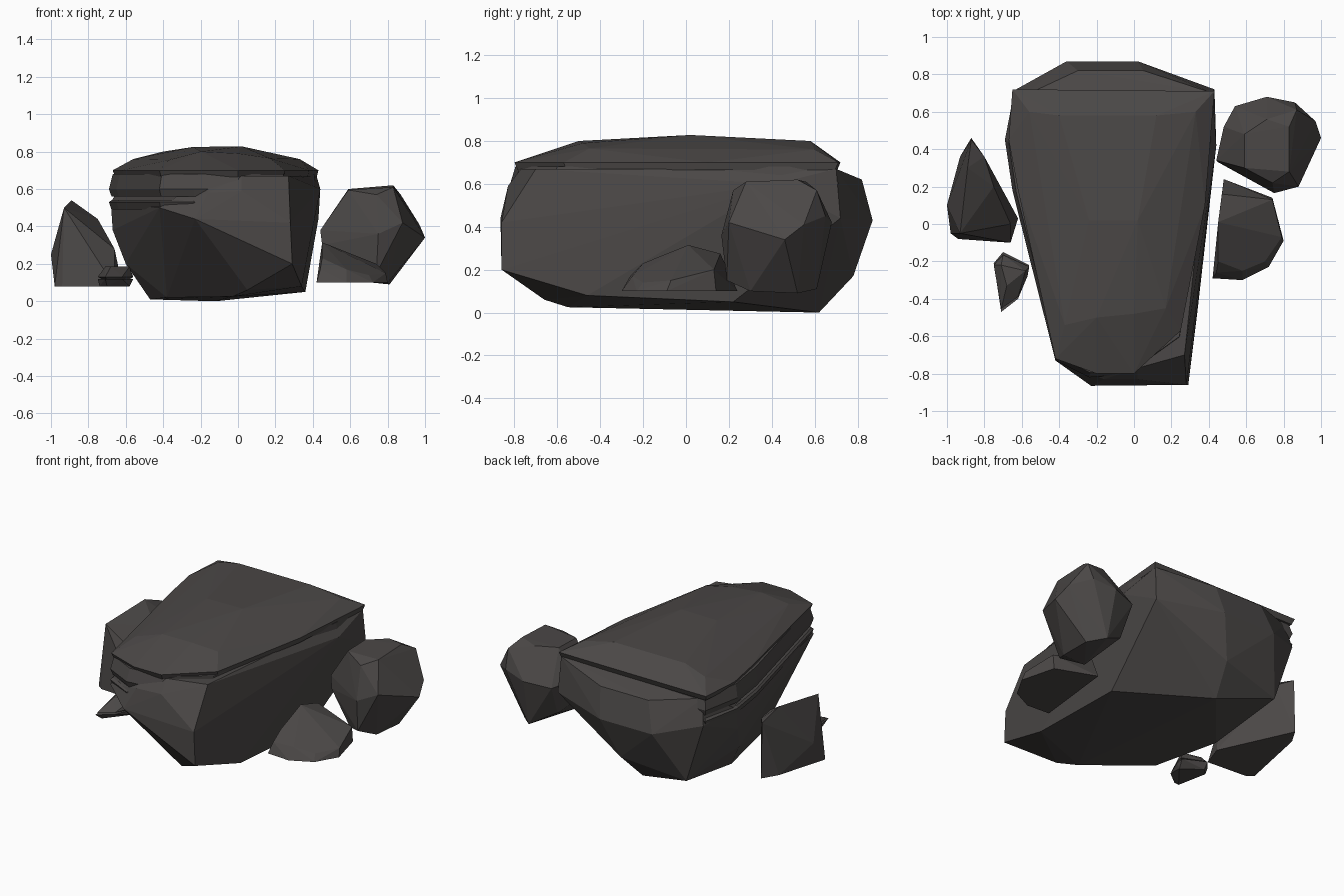
import bpy, bmesh

stone = bpy.data.materials.new("dark_grey_stone")
stone.diffuse_color = (0.070, 0.064, 0.062, 1)


def hull(name, pts):
    """Flat-faced rock: convex hull around a few corner points."""
    bm = bmesh.new()
    for p in pts:
        bm.verts.new(p)
    res = bmesh.ops.convex_hull(bm, input=bm.verts)
    junk = [v for v in set(res["geom_interior"] + res["geom_unused"])
            if isinstance(v, bmesh.types.BMVert)]
    bmesh.ops.delete(bm, geom=junk, context='VERTS')
    bmesh.ops.dissolve_limit(bm, angle_limit=0.03, verts=bm.verts, edges=bm.edges)
    bmesh.ops.recalc_face_normals(bm, faces=bm.faces)
    me = bpy.data.meshes.new(name)
    bm.to_mesh(me)
    bm.free()
    me.materials.append(stone)
    ob = bpy.data.objects.new(name, me)
    bpy.context.collection.objects.link(ob)
    return ob


def ring(z, outline, s=1.0):
    return [(x * s, y * s, z) for x, y in outline]


# main boulder: tapering lower body
hull("boulder_body", [
    (-0.36, 0.87, 0.43), (0.02, 0.87, 0.43), (-0.30, 0.82, 0.62), (0.05, 0.82, 0.62),
    (-0.63, 0.72, 0.50), (0.43, 0.72, 0.44), (0.42, 0.70, 0.67), (-0.60, 0.68, 0.66),
    (-0.68, 0.45, 0.53), (-0.67, 0.42, 0.38), (0.44, 0.42, 0.60), (-0.60, 0.30, 0.20),
    (-0.50, 0.71, 0.10), (-0.07, 0.78, 0.17), (-0.12, 0.62, 0.0), (-0.47, 0.20, 0.01),
    (0.36, 0.22, 0.05), (0.34, -0.46, 0.08), (-0.03, -0.55, 0.025), (-0.38, -0.25, 0.02),
    (0.29, -0.86, 0.20), (0.28, -0.86, 0.42), (0.27, -0.70, 0.67), (-0.23, -0.865, 0.44),
    (-0.16, -0.83, 0.58), (0.02, -0.83, 0.59), (-0.42, -0.73, 0.50), (0.05, -0.66, 0.06),
    (-0.16, -0.76, 0.66), (0.02, -0.77, 0.67)])

# thin layers with overhanging edges below the cap
edge = [(-0.64, 0.71), (-0.69, 0.45), (-0.65, 0.18), (-0.50, -0.42), (-0.42, -0.73),
        (-0.24, -0.82), (0.0, -0.80), (0.25, -0.62), (0.42, 0.45), (0.42, 0.71)]
hull("upper_layer", ring(0.60, edge) + ring(0.56, edge, 0.98) + ring(0.68, edge, 0.97))
hull("lower_layer", ring(0.53, edge) + ring(0.49, edge, 0.98) + ring(0.54, edge, 0.98))

# cap slab with a bevelled, slightly domed top
rim = [(-0.65, 0.72), (-0.67, 0.45), (-0.62, 0.18), (-0.50, -0.38), (-0.42, -0.72),
       (-0.20, -0.80), (0.0, -0.80), (0.25, -0.57), (0.38, 0.1), (0.43, 0.71)]
hull("boulder_cap", ring(0.70, rim) + ring(0.665, rim, 0.98)
     + [(-0.56, 0.60, 0.76), (0.33, 0.60, 0.76), (-0.40, 0.58, 0.80), (0.12, 0.58, 0.80),
        (-0.24, 0.02, 0.825), (0.02, 0.02, 0.828), (-0.37, -0.54, 0.755),
        (-0.20, -0.50, 0.80), (0.0, -0.48, 0.79), (0.17, -0.45, 0.765)])

# round rock, right back
hull("round_rock", [
    (0.59, 0.30, 0.595), (0.59, 0.48, 0.60), (0.71, 0.56, 0.61), (0.83, 0.52, 0.62),
    (0.83, 0.28, 0.61), (0.74, 0.22, 0.57), (0.44, 0.34, 0.38), (0.45, 0.33, 0.30),
    (0.48, 0.52, 0.42), (0.54, 0.63, 0.40), (0.71, 0.68, 0.42), (0.86, 0.65, 0.45),
    (0.87, 0.61, 0.57), (0.97, 0.55, 0.41), (1.00, 0.46, 0.34), (0.88, 0.20, 0.42),
    (0.75, 0.165, 0.36), (0.74, 0.19, 0.15), (0.62, 0.28, 0.11), (0.80, 0.30, 0.10),
    (0.81, 0.52, 0.09), (0.72, 0.61, 0.11), (0.56, 0.54, 0.20)])

# low rock, right front
hull("low_rock", [
    (0.42, -0.29, 0.10), (0.48, 0.24, 0.10), (0.74, 0.14, 0.10), (0.80, -0.09, 0.10),
    (0.72, -0.23, 0.10), (0.58, -0.30, 0.10), (0.44, -0.26, 0.17), (0.45, -0.20, 0.23),
    (0.45, 0.01, 0.315), (0.47, 0.16, 0.275), (0.58, -0.25, 0.17),
    (0.74, 0.13, 0.20), (0.79, -0.07, 0.15), (0.70, -0.20, 0.14)])

# pointed rock, left
hull("pointed_rock", [
    (-0.93, -0.05, 0.50), (-0.89, 0.30, 0.54), (-0.87, 0.45, 0.48), (-0.80, 0.36, 0.46),
    (-0.75, 0.20, 0.44), (-1.00, 0.10, 0.25), (-0.93, 0.36, 0.12), (-0.87, 0.46, 0.12),
    (-0.98, -0.05, 0.08), (-0.94, -0.08, 0.08), (-0.66, -0.10, 0.08), (-0.62, 0.03, 0.09),
    (-0.66, 0.0, 0.28)])

# small chip, left front: two stacked slivers
chip = [(-0.70, -0.15), (-0.75, -0.21), (-0.71, -0.47), (-0.62, -0.40), (-0.57, -0.28),
        (-0.56, -0.22)]
hull("chip_base", ring(0.12, chip)
     + [(-0.74, -0.22, 0.08), (-0.70, -0.42, 0.08), (-0.58, -0.27, 0.08), (-0.70, -0.18, 0.08)])
hull("chip_top", [(x, y * 0.9 - 0.03, 0.13) for x, y in chip]
     + [(-0.71, -0.22, 0.185), (-0.68, -0.33, 0.185), (-0.58, -0.25, 0.185)]
     + [(-0.71, -0.22, 0.11), (-0.70, -0.40, 0.11), (-0.59, -0.27, 0.11)])
